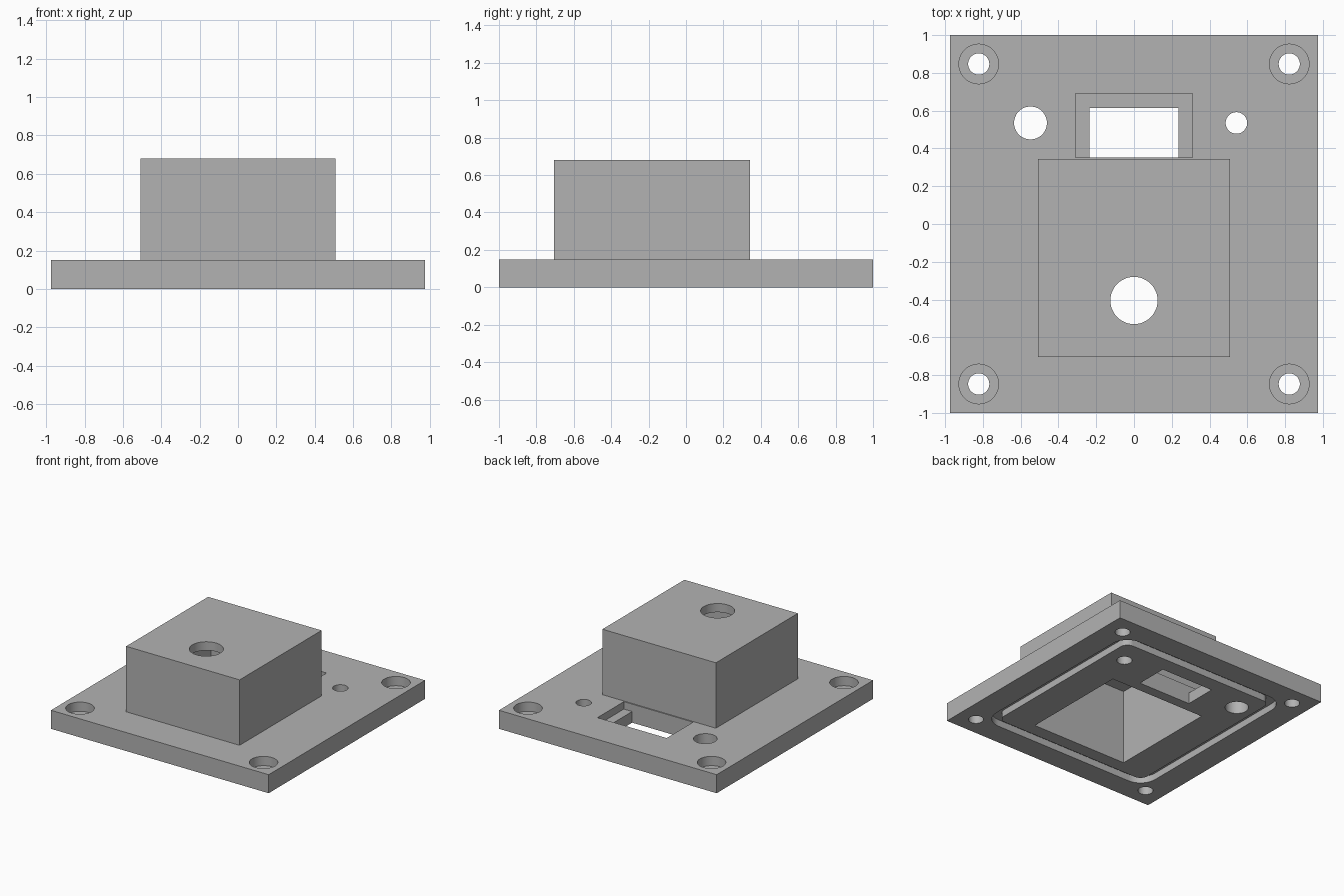
import bpy, bmesh, math

cube = bpy.data.objects.get("Cube")
if cube:
    bpy.data.objects.remove(cube, do_unlink=True)

gray = bpy.data.materials.new("neutral gray")
gray.use_nodes = True
COLOR = (0.45, 0.45, 0.45, 1)
gray.diffuse_color = COLOR
gray.node_tree.nodes["Principled BSDF"].inputs["Base Color"].default_value = COLOR


def prism(name, outline, z0, z1):
    """Solid made by extruding a flat outline from z0 to z1."""
    bm = bmesh.new()
    face = bm.faces.new([bm.verts.new((x, y, z0)) for x, y in outline])
    ext = bmesh.ops.extrude_face_region(bm, geom=[face])
    top = [g for g in ext["geom"] if isinstance(g, bmesh.types.BMVert)]
    bmesh.ops.translate(bm, verts=top, vec=(0, 0, z1 - z0))
    bmesh.ops.recalc_face_normals(bm, faces=bm.faces)
    mesh = bpy.data.meshes.new(name)
    bm.to_mesh(mesh)
    bm.free()
    mesh.materials.append(gray)
    obj = bpy.data.objects.new(name, mesh)
    bpy.context.collection.objects.link(obj)
    return obj


def rect(x0, x1, y0, y1):
    return [(x0, y0), (x1, y0), (x1, y1), (x0, y1)]


def circle(x, y, r, n=48):
    return [(x + r * math.cos(math.tau * i / n), y + r * math.sin(math.tau * i / n))
            for i in range(n)]


def rounded(hx, hy, r, n=10):
    pts = []
    for q, (sx, sy) in enumerate([(1, 1), (-1, 1), (-1, -1), (1, -1)]):
        for i in range(n + 1):
            a = math.pi / 2 * (q + i / n)
            pts.append((sx * (hx - r) + r * math.cos(a), sy * (hy - r) + r * math.sin(a)))
    return pts


def combine(target, other, operation):
    """Apply a boolean and remove the helper solid."""
    other.hide_render = True
    mod = target.modifiers.new(operation.lower(), "BOOLEAN")
    mod.operation = operation
    mod.solver = "EXACT"
    mod.object = other
    bpy.context.view_layer.objects.active = target
    bpy.ops.object.modifier_apply(modifier=mod.name)
    bpy.data.objects.remove(other, do_unlink=True)


PLATE_TOP, BOX_TOP = 0.15, 0.68
LOW = -0.1  # cutters start below the underside

# Base plate with the raised housing
body = prism("cover_plate", rect(-0.975, 0.975, -1, 1), 0, PLATE_TOP)
combine(body, prism("housing", rect(-0.508, 0.508, -0.705, 0.343), 0.05, BOX_TOP), "UNION")


def cut(outline, z0, z1):
    combine(body, prism("cutter", outline, z0, z1), "DIFFERENCE")


# Hollow inside the housing, open below, and the hole in its top
cut(rect(-0.43, 0.43, -0.633, 0.268), LOW, 0.61)
cut(circle(0, -0.405, 0.125), 0.5, 0.8)

# Rectangular window with a shallow recess around it
cut(rect(-0.31, 0.31, 0.352, 0.69), 0.09, 0.3)
cut(rect(-0.236, 0.236, 0.352, 0.615), LOW, 0.3)

# Two round holes beside the window
cut(circle(-0.548, 0.535, 0.087), LOW, 0.3)
cut(circle(0.542, 0.535, 0.057), LOW, 0.3)

# Counterbored screw holes in the corners
for sx in (-1, 1):
    for sy in (-1, 1):
        cut(circle(sx * 0.822, sy * 0.847, 0.056), LOW, 0.3)
        cut(circle(sx * 0.822, sy * 0.847, 0.105), 0.075, 0.3)

# Rounded seal groove on the underside
ring = prism("groove_cutter", rounded(0.77, 0.815, 0.14), LOW, 0.055)
combine(ring, prism("groove_core", rounded(0.695, 0.74, 0.065), LOW - 0.1, 0.2), "DIFFERENCE")
combine(body, ring, "DIFFERENCE")

# Smooth hole walls, sharp edges elsewhere
bpy.ops.object.select_all(action="DESELECT")
body.select_set(True)
bpy.context.view_layer.objects.active = body
bpy.ops.object.shade_smooth_by_angle(angle=math.radians(30))
